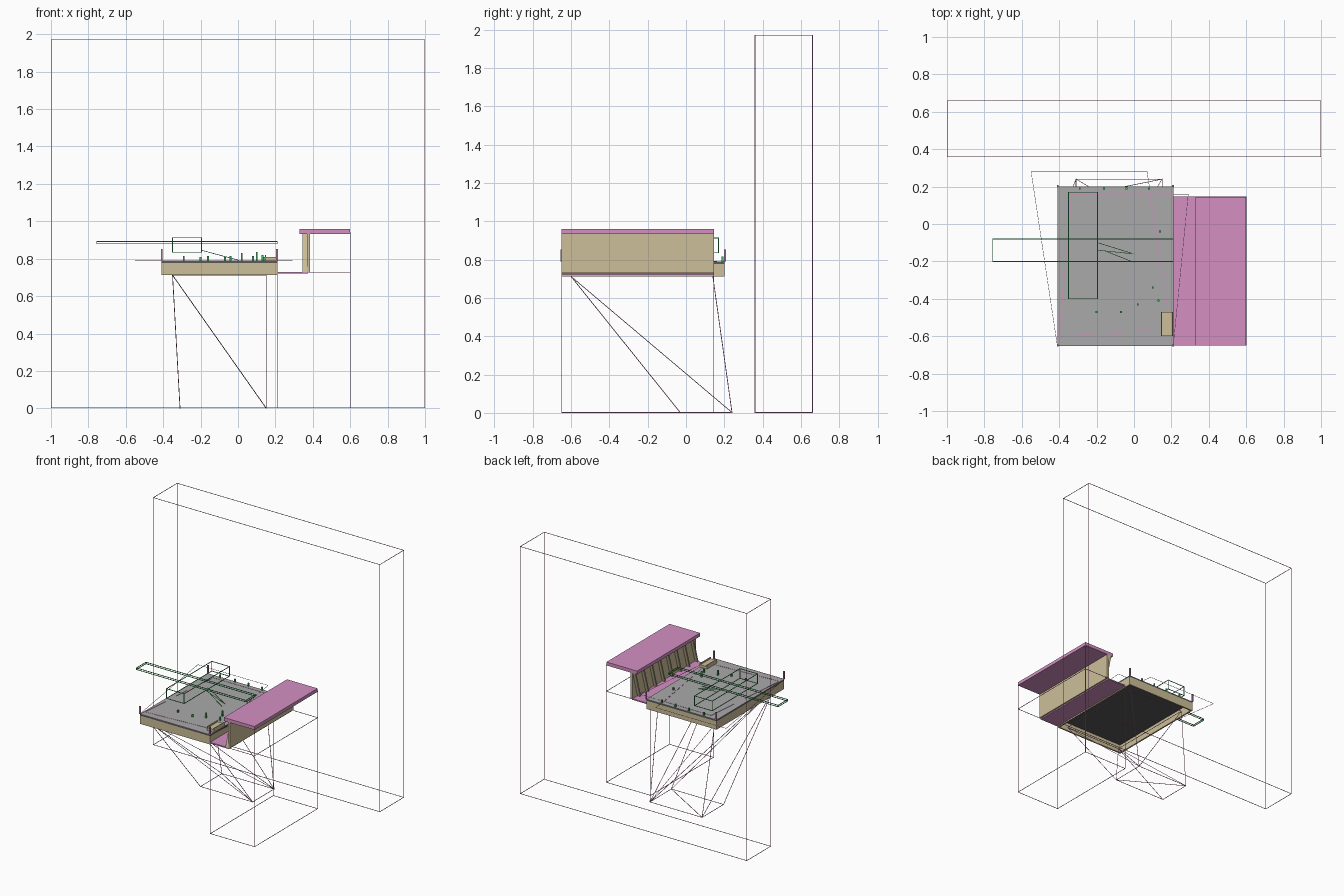
import bpy
import bmesh
from mathutils import Vector

if "Cube" in bpy.data.objects:
    bpy.data.objects.remove(bpy.data.objects["Cube"])


def material(name, rgb):
    m = bpy.data.materials.new(name)
    m.diffuse_color = (*rgb, 1)
    m.use_nodes = True
    m.node_tree.nodes["Principled BSDF"].inputs["Base Color"].default_value = m.diffuse_color
    return m


GREY = material("deck grey", (0.40, 0.40, 0.40))
DARK = material("dark grey", (0.10, 0.10, 0.10))
TAN = material("tan wood", (0.61, 0.52, 0.32))
PINK = material("mauve", (0.66, 0.28, 0.54))
GREEN = material("green", (0.06, 0.50, 0.14))


def finish(name, bm, mat):
    me = bpy.data.meshes.new(name)
    bmesh.ops.recalc_face_normals(bm, faces=bm.faces)
    bm.to_mesh(me)
    bm.free()
    me.materials.append(mat)
    ob = bpy.data.objects.new(name, me)
    bpy.context.collection.objects.link(ob)
    return ob


def add_box(bm, lo, hi, lean=0.0):
    """Box between two corners; lean shifts its foot along y."""
    lo, hi = Vector(lo), Vector(hi)
    for v in bmesh.ops.create_cube(bm, size=1)["verts"]:
        foot = v.co.z < 0
        v.co = (lo + hi) / 2 + v.co * (hi - lo)
        if foot:
            v.co.y += lean


def boxes(name, spans, mat, lean=0.0):
    bm = bmesh.new()
    for lo, hi in spans:
        add_box(bm, lo, hi, lean)
    return finish(name, bm, mat)


def wires(name, pairs, mat, t=0.003):
    """Thin square rods between pairs of points."""
    bm = bmesh.new()
    for a, b in pairs:
        a, b = Vector(a), Vector(b)
        d = b - a
        rot = d.to_track_quat('Z', 'Y')
        for v in bmesh.ops.create_cube(bm, size=1)["verts"]:
            c = Vector((v.co.x * t, v.co.y * t, v.co.z * (d.length + t)))
            v.co = (a + b) / 2 + rot @ c
    return finish(name, bm, mat)


def loop(pts):
    return list(zip(pts, pts[1:] + pts[:1]))


def rect(x0, x1, y0, y1, z):
    return [(x0, y0, z), (x1, y0, z), (x1, y1, z), (x0, y1, z)]


def cage(lo, hi):
    a = rect(lo[0], hi[0], lo[1], hi[1], lo[2])
    b = rect(lo[0], hi[0], lo[1], hi[1], hi[2])
    return loop(a) + loop(b) + list(zip(a, b))


# Deck: thin grey sheet on a dark board, with an open-bottomed skirt
X0, X1, Y0, Y1 = -0.41, 0.21, -0.65, 0.20
boxes("deck_top", [((X0, Y0, 0.787), (X1, Y1, 0.79))], GREY)
boxes("deck_board", [((X0, Y0, 0.778), (X1, Y1, 0.787))], DARK)
T = 0.012
boxes("deck_skirt", [
    ((X0, Y0, 0.712), (X1, Y0 + T, 0.778)), ((X0, Y1 - T, 0.712), (X1, Y1, 0.778)),
    ((X0, Y0 + T, 0.712), (X0 + T, Y1 - T, 0.778)),
    ((X1 - T, Y0 + T, 0.712), (X1, Y1 - T, 0.778))], TAN)

# Corner posts
boxes("corner_posts", [((x - .005, y - .005, 0.79), (x + .005, y + .005, 0.852))
                       for x in (X0 + .002, X1 - .002) for y in (Y0 + .001, Y1 + .003)], PINK)

# Counter beside the deck: low shelf, ribbed wall, overhanging top
boxes("low_shelf", [((0.21, Y0, 0.72), (0.375, 0.145, 0.73))], PINK)
boxes("counter_top", [((0.33, Y0, 0.933), (0.60, 0.145, 0.96))], PINK)
boxes("counter_wall", [((0.368, Y0, 0.73), (0.386, 0.145, 0.933))], TAN)
N, LEAN = 8, -0.06
first = Y0 - LEAN
step = (0.145 - 0.012 - first) / (N - 1)
boxes("wall_ribs", [((0.345, first + i * step, 0.73), (0.368, first + i * step + 0.012, 0.933))
                    for i in range(N)], TAN, LEAN)

# Small tan tray on the deck, with raised rim
boxes("tray", [((0.145, -0.60, 0.79), (0.208, -0.47, 0.81)),
               ((0.145, -0.60, 0.81), (0.151, -0.47, 0.82)),
               ((0.202, -0.60, 0.81), (0.208, -0.47, 0.82))], TAN)

# Clearance frames drawn as thin rods
wires("large_wall_frame", cage((-0.998, 0.36, 0.002), (0.998, 0.66, 1.97)), PINK)
wires("counter_lower_frame", cage((0.21, Y0 + .002, 0.002), (0.60, 0.145, 0.727)), PINK)
wires("counter_upper_frame", [((0.6, y, 0.73), (0.6, y, 0.94)) for y in (Y0 + .002, 0.145)], PINK)

# Support legs: splayed rods and diagonals between two rectangles
top = rect(-0.35, 0.15, -0.60, 0.14, 0.712)
base = rect(-0.31, 0.15, -0.03, 0.24, 0.002)
legs = loop(top) + loop(base) + list(zip(top, base))
legs += [(top[0], base[1]), (top[0], base[2]), (top[0], base[3]),
         (top[1], base[2]), (top[3], base[2]), (base[3], base[1])]
wires("support_legs", legs, PINK)

# Skewed outlines lying on the deck level
for name, dx, y in (("wide_skew_outline", -0.14, 0.28), ("narrow_skew_outline", 0.08, 0.16)):
    wires(name, loop([(X0, Y0, 0.79), (X1, Y0, 0.79), (X1 + dx, y, 0.79), (X0 + dx, y, 0.79)]),
          PINK, 0.002)

# Narrow inner outline painted on the deck
wires("deck_outline", loop([(-0.40, -0.60, 0.79), (0.20, -0.56, 0.79),
                            (0.08, 0.16, 0.79), (-0.335, 0.16, 0.79)]), PINK, 0.003)

# Green frames above the deck
wires("long_green_frame", cage((-0.755, -0.20, 0.880), (0.21, -0.08, 0.892)), GREEN, 0.004)
wires("short_green_frame", cage((-0.35, -0.40, 0.835), (-0.195, 0.17, 0.912)), GREEN, 0.004)
wires("green_pointer", [((-0.195, -0.10, 0.845), (0, -0.16, 0.793)),
                        ((-0.195, -0.14, 0.845), (0, -0.16, 0.793)),
                        ((-0.14, -0.15, 0.83), (0, -0.205, 0.793))], GREEN)

# Small pegs standing on the deck
pegs = [(-0.29, 0.19, .815), (-0.16, 0.19, .815), (-0.04, 0.19, .815), (0.08, 0.19, .815),
        (-0.20, -0.47, .81), (-0.07, -0.47, .81), (0.02, -0.43, .83), (0.10, -0.34, .835),
        (0.13, -0.41, .82), (0.14, -0.04, .81)]
boxes("deck_pegs", [((x - .005, y - .005, 0.788), (x + .005, y + .005, z))
                    for x, y, z in pegs], GREEN)
